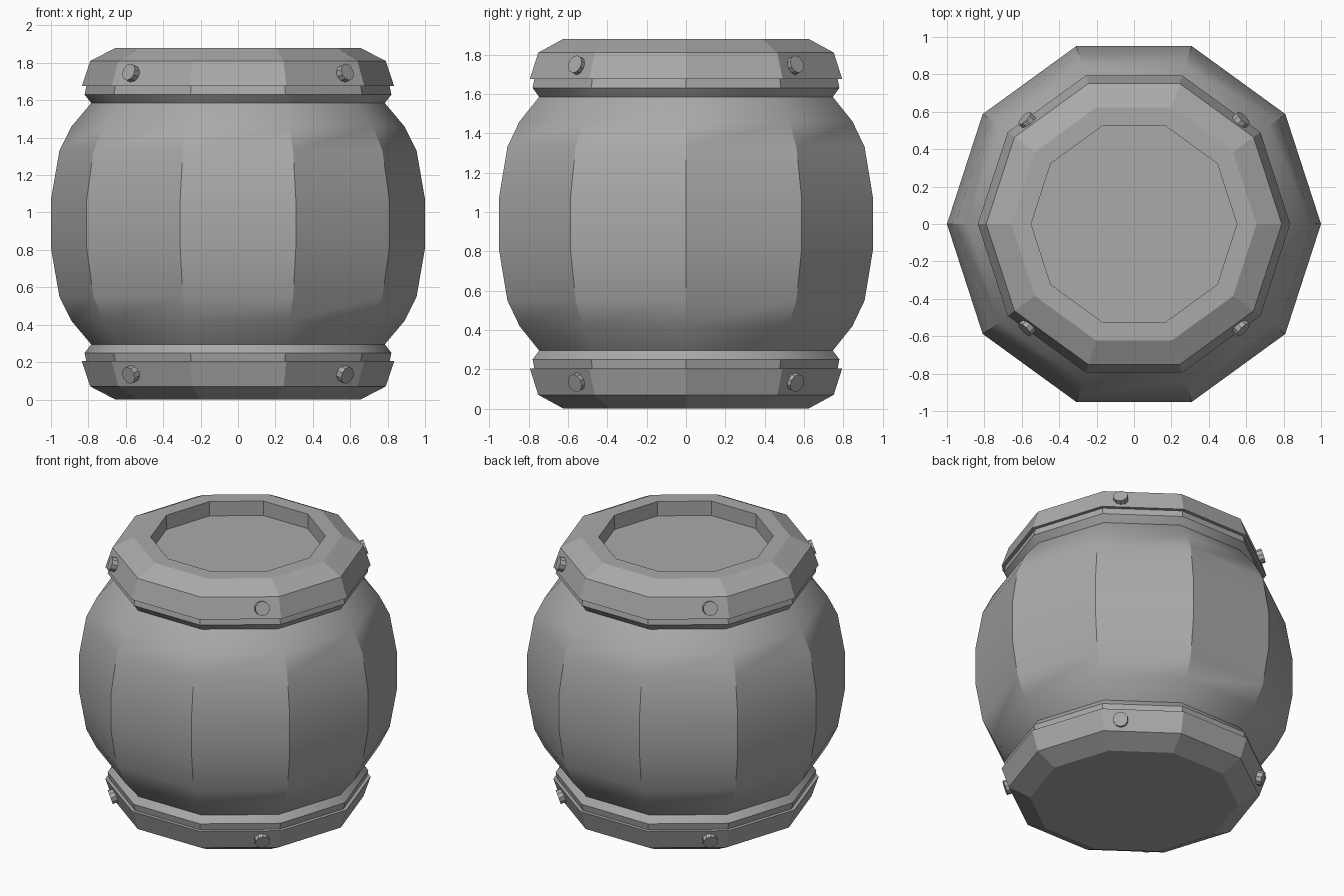
import bpy, bmesh, math
from mathutils import Vector, Matrix

cube = bpy.data.objects.get("Cube")
if cube:
    bpy.data.objects.remove(cube, do_unlink=True)

SIDES = 10
HEIGHT = 1.88

grey = bpy.data.materials.new("plain grey")
grey.use_nodes = True
GREY = (0.4, 0.4, 0.4, 1)
grey.diffuse_color = GREY
grey.node_tree.nodes["Principled BSDF"].inputs["Base Color"].default_value = GREY


def add_object(name, bm, smooth=False):
    bmesh.ops.recalc_face_normals(bm, faces=bm.faces)
    mesh = bpy.data.meshes.new(name)
    bm.to_mesh(mesh)
    bm.free()
    mesh.materials.append(grey)
    obj = bpy.data.objects.new(name, mesh)
    bpy.context.collection.objects.link(obj)
    if smooth:
        bpy.ops.object.select_all(action='DESELECT')
        obj.select_set(True)
        bpy.context.view_layer.objects.active = obj
        bpy.ops.object.shade_smooth_by_angle(angle=math.radians(30))
    return obj


def lathe(name, profile, smooth=False):
    """Ten-sided solid from (radius, height) pairs, capped at both ends."""
    bm = bmesh.new()
    rings = []
    for r, z in profile:
        rings.append([bm.verts.new((r * math.cos(a), r * math.sin(a), z))
                      for a in (math.tau * i / SIDES for i in range(SIDES))])
    for low, high in zip(rings, rings[1:]):
        for i in range(SIDES):
            j = (i + 1) % SIDES
            bm.faces.new((low[i], low[j], high[j], high[i]))
    bm.faces.new(rings[0])
    bm.faces.new(rings[-1])
    return add_object(name, bm, smooth)


def rivet(name, angle, z, tilt):
    """Thin disc facing outward, tilted with the slope of the hoop."""
    out = Vector((math.cos(angle), math.sin(angle), tilt)).normalized()
    centre = Vector((0.795 * math.cos(angle), 0.795 * math.sin(angle), z))
    turn = out.to_track_quat('Z', 'Y').to_matrix().to_4x4()
    bm = bmesh.new()
    bmesh.ops.create_cone(bm, cap_ends=True, segments=10, radius1=0.047,
                          radius2=0.047, depth=0.04,
                          matrix=Matrix.Translation(centre) @ turn)
    add_object(name, bm)


# Bulging staves with a pinched neck at each end
half = [(0.81, 0.2), (0.82, 0.25), (0.785, 0.295), (0.89, 0.42),
        (0.955, 0.55), (1.0, 0.81)]
lathe("barrel_body", half + [(r, HEIGHT - z) for r, z in reversed(half)], True)

# Hoops: the top one is open to a sunken lid
hoop = [(0.655, 0.0), (0.79, 0.07), (0.835, 0.205)]
lathe("bottom_hoop", hoop + [(0.8, 0.205)])
lathe("top_hoop", [(0.8, HEIGHT - 0.205)]
      + [(r, HEIGHT - z) for r, z in reversed(hoop)]
      + [(0.55, HEIGHT), (0.55, HEIGHT - 0.1)])

# Four rivets on each hoop
for i in range(4):
    angle = math.radians(44 if i % 2 == 0 else 136) + math.pi * (i // 2)
    rivet(f"top_rivet_{i + 1}", angle, HEIGHT - 0.135, 0.33)
    rivet(f"bottom_rivet_{i + 1}", angle, 0.135, -0.33)
